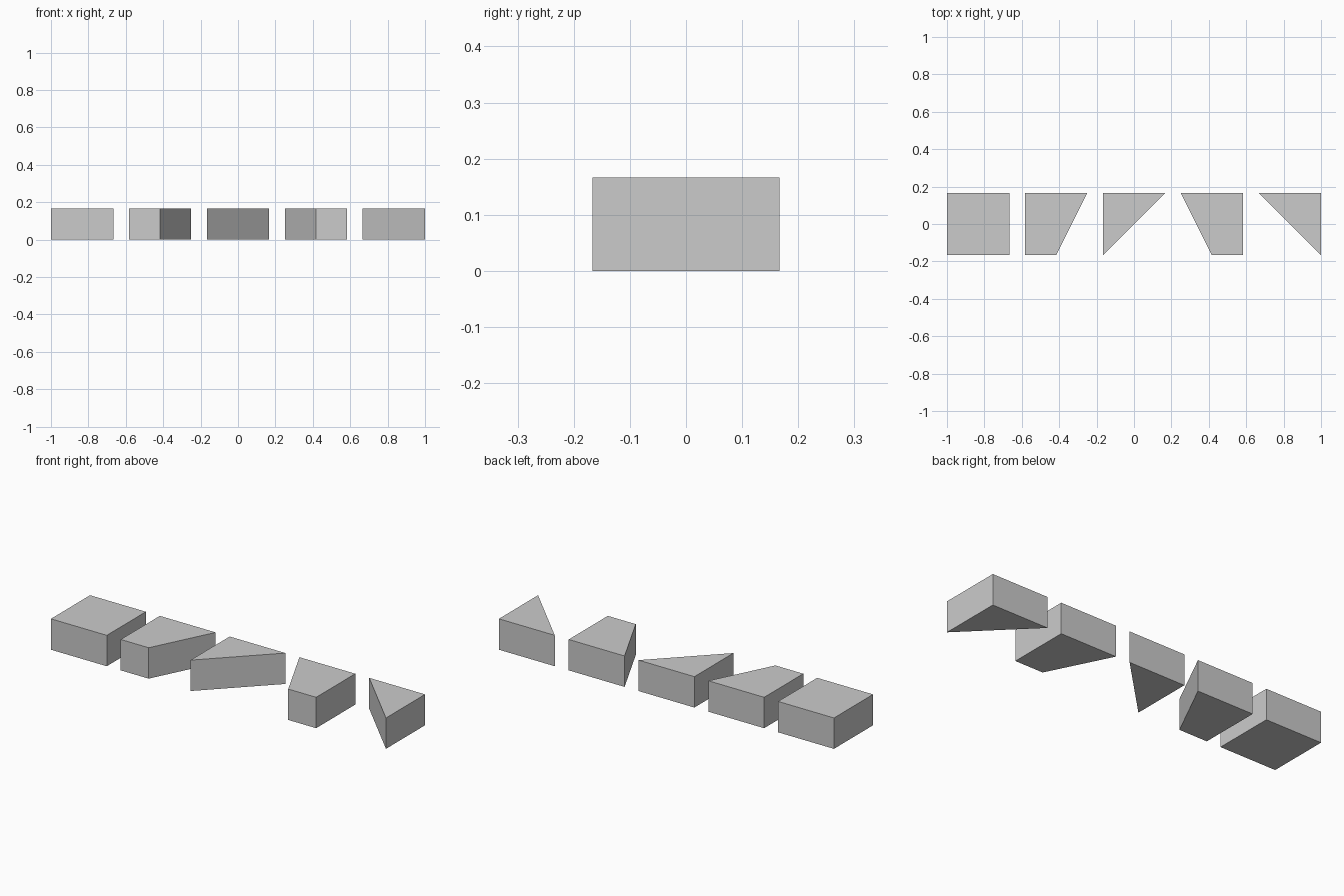
import bpy
import bmesh

if "Cube" in bpy.data.objects:
    bpy.data.objects.remove(bpy.data.objects["Cube"])

SIZE = 1 / 3      # footprint of each block
HEIGHT = 1 / 6    # block height
PITCH = 5 / 12    # spacing between block centres
R = SIZE / 2


def prism(name, outline, x):
    """Extrude a counter-clockwise footprint (in half-size units) upward."""
    bm = bmesh.new()
    base = bm.faces.new([bm.verts.new((u * R, v * R, 0)) for u, v in outline])
    ext = bmesh.ops.extrude_face_region(bm, geom=[base], use_keep_orig=True)
    top = [g for g in ext["geom"] if isinstance(g, bmesh.types.BMVert)]
    bmesh.ops.translate(bm, verts=top, vec=(0, 0, HEIGHT))
    bmesh.ops.recalc_face_normals(bm, faces=bm.faces)
    mesh = bpy.data.meshes.new(name)
    bm.to_mesh(mesh)
    bm.free()
    obj = bpy.data.objects.new(name, mesh)
    obj.location.x = x
    bpy.context.collection.objects.link(obj)
    return obj


def right_cut(front_end):
    """Square footprint whose front edge stops short at front_end."""
    pts = [(-1, -1), (front_end, -1), (1, 1), (-1, 1)]
    return list(dict.fromkeys(pts))


def mirrored(outline):
    return [(-u, v) for u, v in reversed(outline)]


# Row of blocks: full square, half-tapered and fully tapered, then mirrored tapers
half, full = right_cut(0), right_cut(-1)
blocks = [
    ("square_block", right_cut(1)),
    ("half_taper_block_right", half),
    ("triangle_block_right", full),
    ("half_taper_block_left", mirrored(half)),
    ("triangle_block_left", mirrored(full)),
]
for i, (name, outline) in enumerate(blocks):
    prism(name, outline, (i - 2) * PITCH)
